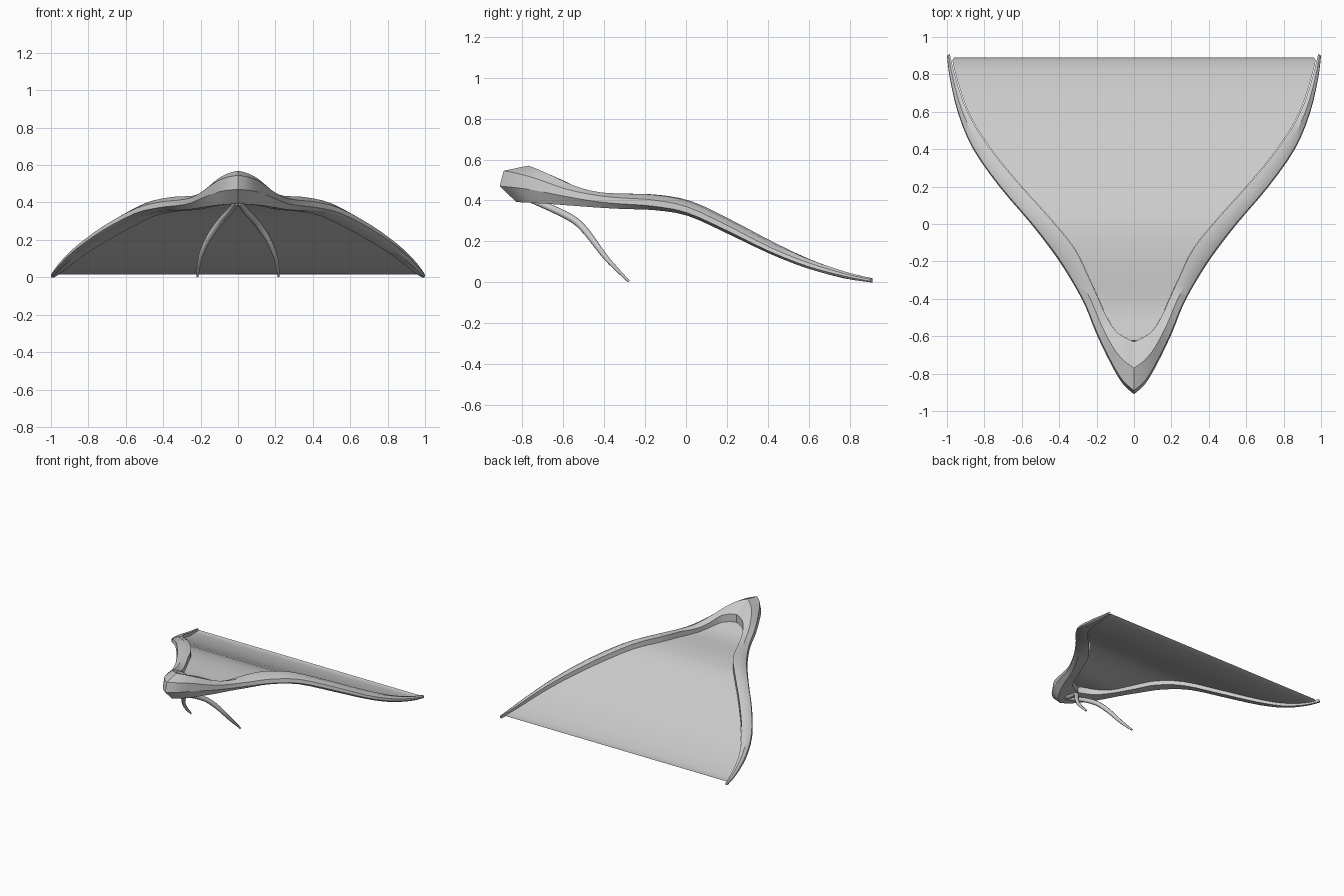
import bpy, bmesh
from mathutils import Vector

if "Cube" in bpy.data.objects:
    bpy.data.objects.remove(bpy.data.objects["Cube"])

# Half-rim stations: outer x,y, inner x,y, heights of ridge, outer top, outer low edge, underside
STATIONS = [
    (0.00, -0.91, 0.000, -0.63, 0.570, 0.545, 0.470, 0.392),
    (0.06, -0.855, 0.050, -0.605, 0.555, 0.535, 0.465, 0.390),
    (0.12, -0.755, 0.100, -0.57, 0.525, 0.510, 0.452, 0.385),
    (0.20, -0.59, 0.150, -0.49, 0.470, 0.455, 0.420, 0.375),
    (0.26, -0.44, 0.190, -0.40, 0.440, 0.425, 0.395, 0.365),
    (0.33, -0.31, 0.250, -0.27, 0.433, 0.412, 0.383, 0.358),
    (0.42, -0.17, 0.320, -0.13, 0.427, 0.403, 0.373, 0.353),
    (0.55, 0.00, 0.450, 0.03, 0.395, 0.370, 0.342, 0.325),
    (0.72, 0.20, 0.630, 0.23, 0.300, 0.278, 0.253, 0.235),
    (0.86, 0.40, 0.790, 0.43, 0.195, 0.175, 0.155, 0.140),
    (0.94, 0.59, 0.890, 0.60, 0.115, 0.098, 0.080, 0.068),
    (0.985, 0.78, 0.950, 0.77, 0.053, 0.041, 0.029, 0.020),
    (1.00, 0.90, 0.985, 0.91, 0.020, 0.015, 0.006, 0.000),
]


def smooth_stations(rows, steps=3):
    """Catmull-Rom interpolation of the stations."""
    rows = [Vector(r) for r in rows]
    out = []
    for i in range(len(rows) - 1):
        b, c = rows[i], rows[i + 1]
        a = rows[i - 1] if i else b
        d = rows[i + 2] if i + 2 < len(rows) else c
        for s in range(steps):
            t = s / steps
            p = (b * 2 + (c - a) * t + (a * 2 - b * 5 + c * 4 - d) * t**2
                 + (b * 3 - a - c * 3 + d) * t**3) * 0.5
            out.append((p, i + t))
    out.append((rows[-1], len(rows) - 1))
    return out


def make_object(name, bm):
    bmesh.ops.recalc_face_normals(bm, faces=bm.faces)
    mesh = bpy.data.meshes.new(name)
    bm.to_mesh(mesh)
    bm.free()
    ob = bpy.data.objects.new(name, mesh)
    bpy.context.collection.objects.link(ob)
    bpy.ops.object.select_all(action='DESELECT')
    ob.select_set(True)
    bpy.context.view_layer.objects.active = ob
    bpy.ops.object.shade_smooth_by_angle(angle=0.55)
    return ob


def section(p, u):
    """Six-sided rim cross-section at one station."""
    outer, inner = Vector(p[0:2]), Vector(p[2:4])
    top, shoulder, low, base = p[4:8]
    drop = 0.07 * max(0, 1 - u / 5)
    at = lambda f, z: (*outer.lerp(inner, f), z)
    return [at(0, low), at(0.07, shoulder), at(0.5, top),
            at(1, top - drop), at(1, base), at(0.29, base)]


def flip(pts):
    return [(-x, y, z) for x, y, z in pts]


half = smooth_stations(STATIONS)
right = [section(p, u) for p, u in half]

# Rim: one sweep from left tip over the nose to right tip
bm = bmesh.new()
rings = [[bm.verts.new(c) for c in s]
         for s in [flip(s) for s in right[:0:-1]] + right]
for a, b in zip(rings, rings[1:]):
    for k in range(6):
        j = (k + 1) % 6
        bm.faces.new((a[k], a[j], b[j], b[k]))
bm.faces.new(rings[0])
bm.faces.new(rings[-1][::-1])
make_object("rim", bm)

# Canopy sheet: straight across between the two inner walls
bm = bmesh.new()
rows = []
for s in right[1:]:
    x, y, top = s[3]
    if y > 0.88:
        continue
    z = s[4][2] + 0.45 * (top - s[4][2])
    rows.append((x * 0.995, y, z))
rows.append((0.962, 0.89, 0.02))
nose = bm.verts.new((0, -0.63, 0.43))
pairs = [(bm.verts.new((-x, y, z)), bm.verts.new((x, y, z))) for x, y, z in rows]
bm.faces.new((nose, pairs[0][1], pairs[0][0]))
for (a, b), (c, d) in zip(pairs, pairs[1:]):
    bm.faces.new((a, b, d, c))
make_object("canopy_sheet", bm)

# Front legs: thin tapering curved struts
LEG = [(0.01, -0.75, 0.40, 0.8), (0.035, -0.65, 0.36, 1.0), (0.085, -0.55, 0.31, 1.0),
       (0.12, -0.50, 0.265, 1.0), (0.165, -0.45, 0.20, 0.9), (0.195, -0.40, 0.13, 0.75),
       (0.21, -0.35, 0.075, 0.6), (0.217, -0.28, 0.005, 0.35)]
for side, sign in (("left", -1), ("right", 1)):
    cu = bpy.data.curves.new("front_leg_" + side, 'CURVE')
    cu.dimensions = '3D'
    cu.bevel_depth = 0.018
    cu.bevel_resolution = 2
    cu.use_fill_caps = True
    sp = cu.splines.new('NURBS')
    sp.points.add(len(LEG) - 1)
    for pt, (x, y, z, r) in zip(sp.points, LEG):
        pt.co = (sign * x, y, z, 1)
        pt.radius = r
    sp.use_endpoint_u = True
    sp.order_u = 3
    sp.resolution_u = 4
    ob = bpy.data.objects.new("front_leg_" + side, cu)
    bpy.context.collection.objects.link(ob)
